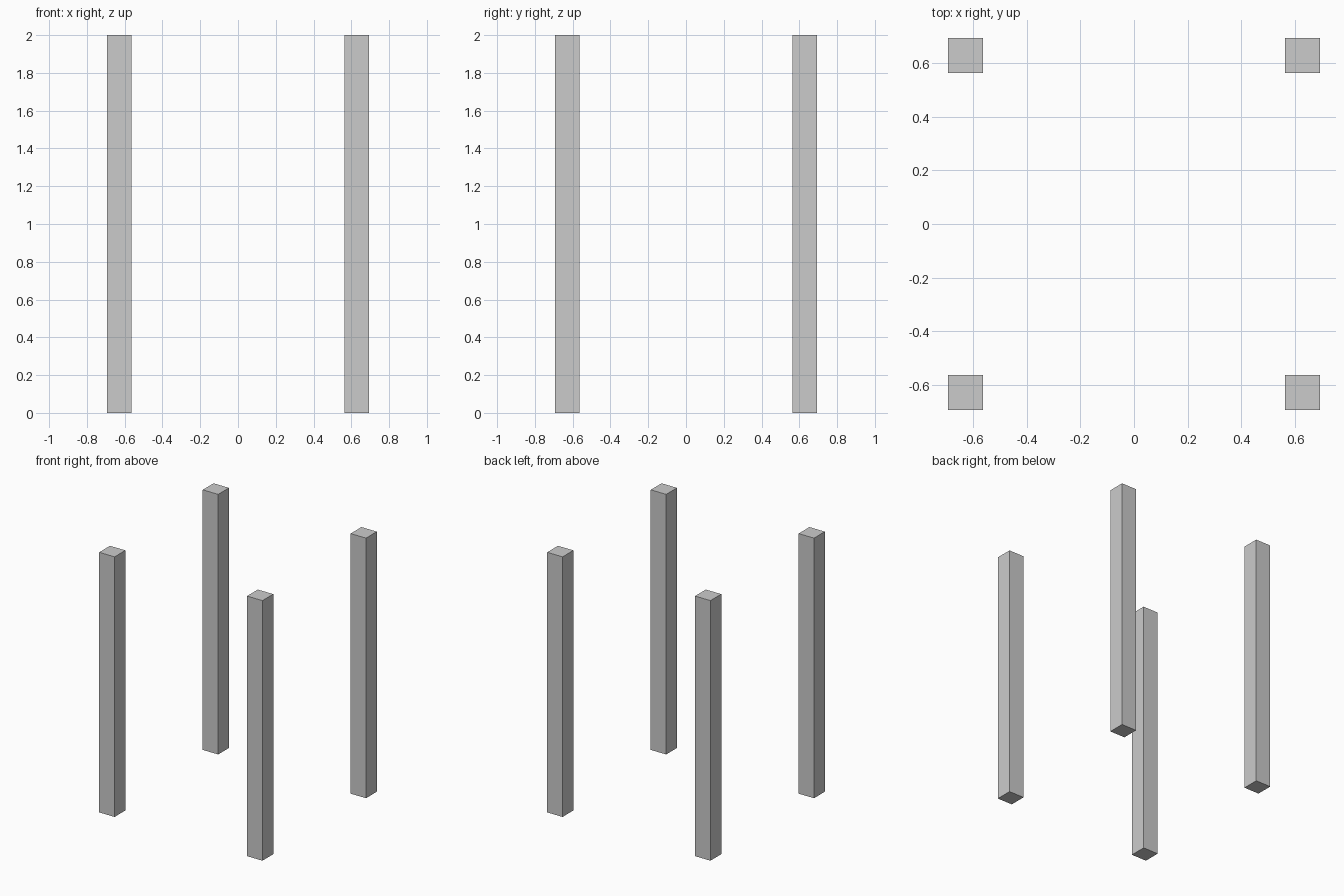
import bpy

if "Cube" in bpy.data.objects:
    bpy.data.objects.remove(bpy.data.objects["Cube"])

HEIGHT = 2.0
WIDTH = 0.131
OFFSET = 0.629  # post centre from the middle axis


def add_post(name, x, y):
    bpy.ops.mesh.primitive_cube_add(size=1, location=(x, y, HEIGHT / 2))
    post = bpy.context.object
    post.name = name
    post.scale = (WIDTH, WIDTH, HEIGHT)
    bpy.ops.object.transform_apply(location=False, rotation=False, scale=True)


# Four square corner posts
for depth, sy in (("front", -1), ("back", 1)):
    for side, sx in (("left", -1), ("right", 1)):
        add_post(f"{depth}_{side}_post", sx * OFFSET, sy * OFFSET)
